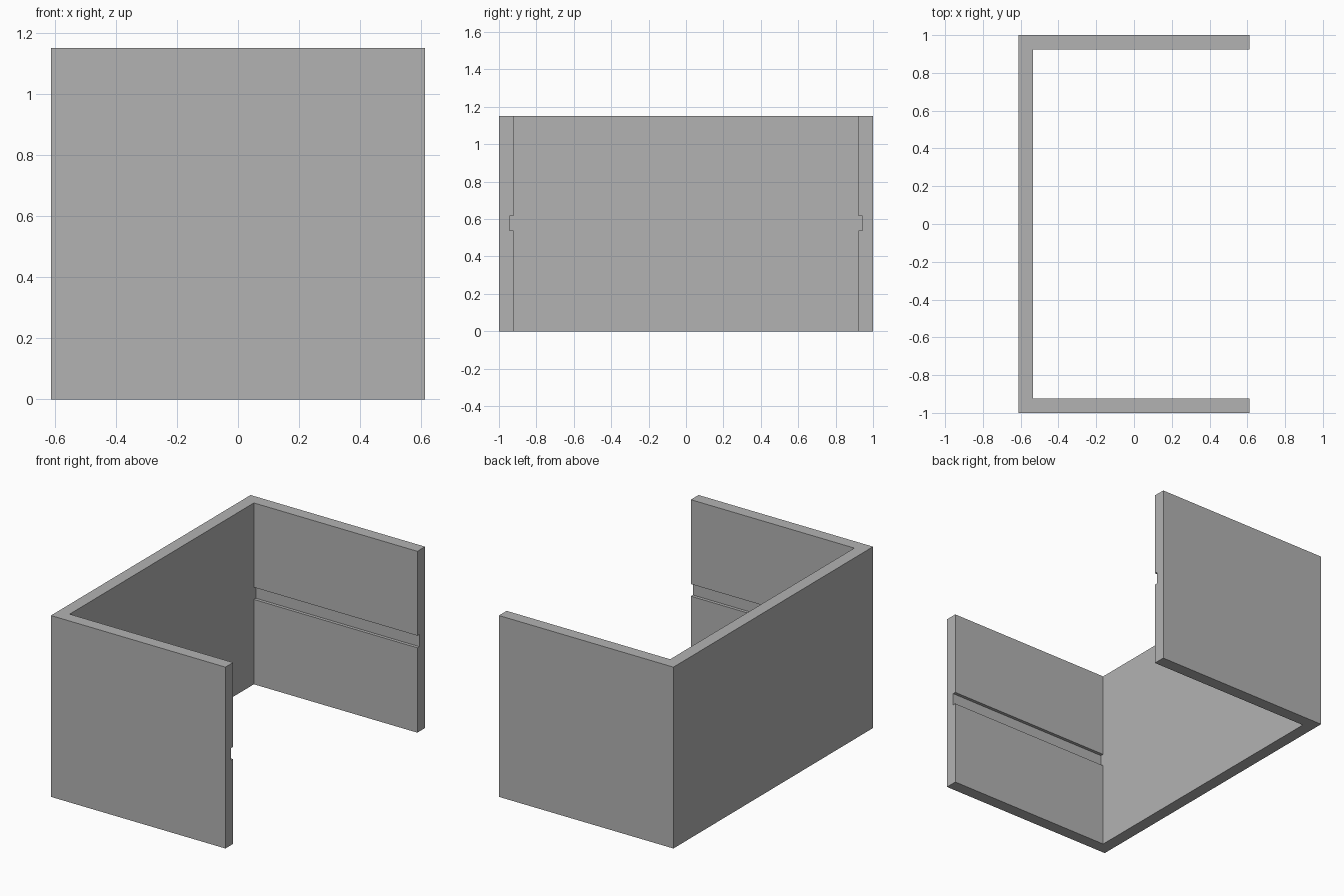
import bpy
import bmesh

if "Cube" in bpy.data.objects:
    bpy.data.objects.remove(bpy.data.objects["Cube"])

HX, HY, H = 0.612, 1.0, 1.15      # half width, half length, height
T = 0.077                         # wall thickness
GROOVE_Z, GROOVE_D = (0.538, 0.615), 0.02

grey = bpy.data.materials.new("plain_grey")
grey.diffuse_color = (0.45, 0.45, 0.45, 1)
grey.use_nodes = True
grey.node_tree.nodes["Principled BSDF"].inputs["Base Color"].default_value = grey.diffuse_color


def prism(name, outline, z0, z1):
    """Extrude an xy outline from z0 to z1."""
    bm = bmesh.new()
    base = bm.faces.new([bm.verts.new((x, y, z0)) for x, y in outline])
    top = bmesh.ops.extrude_face_region(bm, geom=[base])["geom"]
    bmesh.ops.translate(bm, vec=(0, 0, z1 - z0),
                        verts=[v for v in top if isinstance(v, bmesh.types.BMVert)])
    bmesh.ops.recalc_face_normals(bm, faces=bm.faces)
    mesh = bpy.data.meshes.new(name)
    bm.to_mesh(mesh)
    bm.free()
    mesh.materials.append(grey)
    obj = bpy.data.objects.new(name, mesh)
    bpy.context.collection.objects.link(obj)
    return obj


# U-shaped wall, open towards +x
ix, iy = -HX + T, HY - T
wall = prism("u_shaped_wall", [(-HX, -HY), (HX, -HY), (HX, -iy), (ix, -iy),
                               (ix, iy), (HX, iy), (HX, HY), (-HX, HY)], 0, H)

# Shallow groove along the inside of both side panels
for side, label in ((-1, "front"), (1, "back")):
    y0, y1 = side * (iy - 0.1), side * (iy + GROOVE_D)
    cutter = prism(label + "_groove_cutter",
                   [(ix, y0), (HX + 0.1, y0), (HX + 0.1, y1), (ix, y1)], *GROOVE_Z)
    cutter.hide_render = True
    cutter.hide_set(True)
    cut = wall.modifiers.new(label + "_groove", 'BOOLEAN')
    cut.operation = 'DIFFERENCE'
    cut.solver = 'EXACT'
    cut.object = cutter
